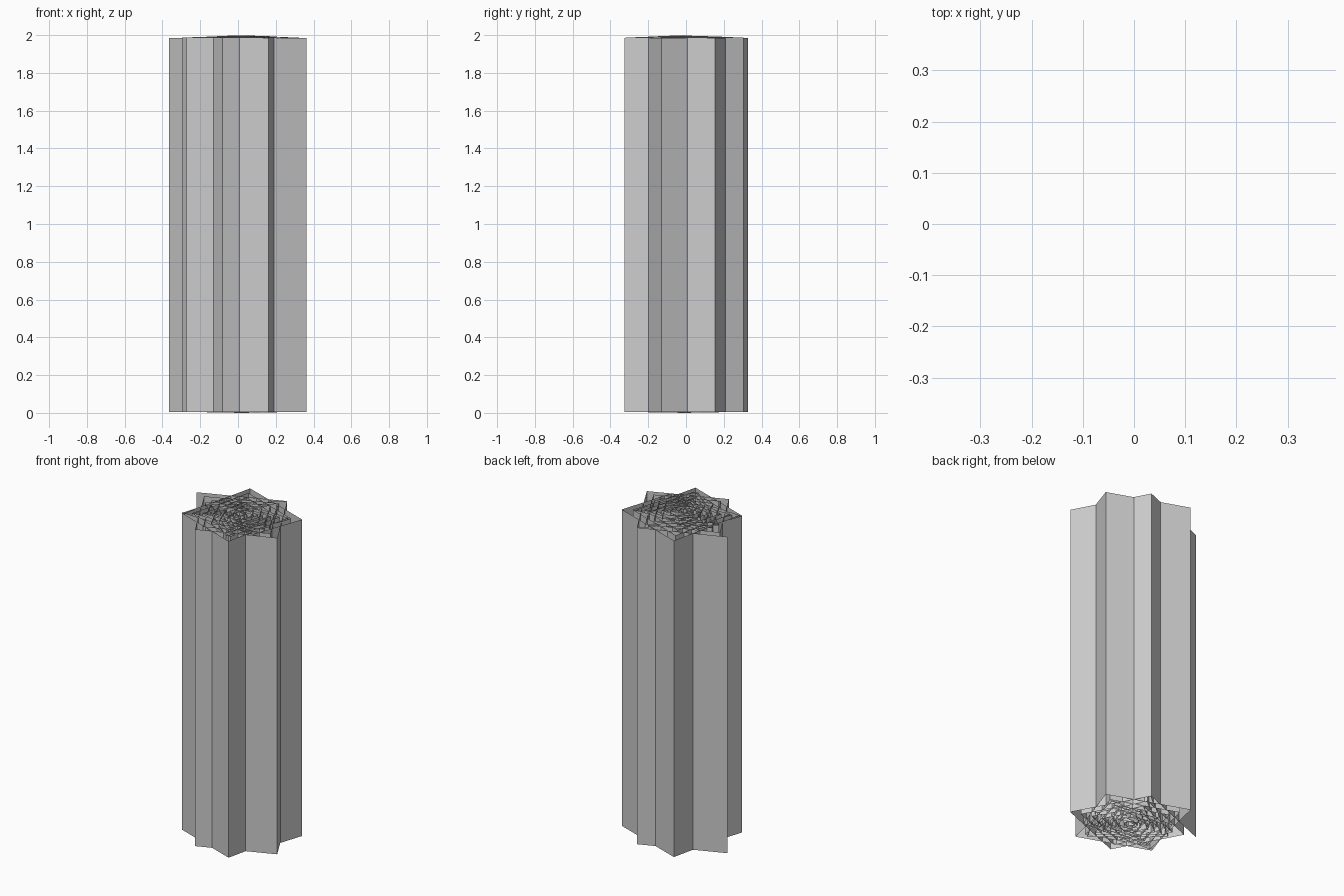
import bpy

if "Cube" in bpy.data.objects:
    bpy.data.objects.remove(bpy.data.objects["Cube"])

CX, CY = 0.02, -0.01      # axis of the nested layers
SHRINK, TURNS = 0.178, 6  # size lost on each layer


def height_trim(x, y):
    # walls get slightly shorter toward the outside
    return 0.015 * min(1.0, ((x - CX) ** 2 + (y - CY) ** 2) ** 0.5 / 0.37)


def wall(name, paths):
    # vertical paper-thin walls along open paths
    verts, faces = [], []
    for path in paths:
        base = len(verts)
        for x, y in path:
            t = height_trim(x, y)
            verts += [(x, y, t * 0.4), (x, y, 2 - t)]
        for i in range(len(path) - 1):
            a = base + 2 * i
            faces.append((a, a + 2, a + 3, a + 1))
    me = bpy.data.meshes.new(name)
    me.from_pydata(verts, [], faces)
    ob = bpy.data.objects.new(name, me)
    bpy.context.collection.objects.link(ob)
    return ob


def scaled(points, s):
    return [(CX + (x - CX) * s, CY + (y - CY) * s) for x, y in points]


def layers(points):
    return [scaled(points, 1 - SHRINK * k) for k in range(TURNS)]


def nested(name, points):
    # concentric closed rings
    wall(name, [p + p[:1] for p in layers(points)])


def spiral(name, points):
    # one continuous roll winding inward
    wall(name, [[p for layer in layers(points) for p in layer]])


# outer roll with a free edge
spiral("outer_roll", [(-.365, .11), (.127, .305), (.362, -.13), (-.083, -.305)])
# crossing rings
nested("rear_rings", [(-.145, .327), (.337, .153), (.225, -.178), (-.255, -.163)])
nested("front_rings", [(-.272, -.167), (-.172, .13), (.262, .12), (.162, -.325)])
# inner roll
spiral("inner_roll", [(.13, .30), (-.24, .015), (.11, -.277), (.247, -.043)])
